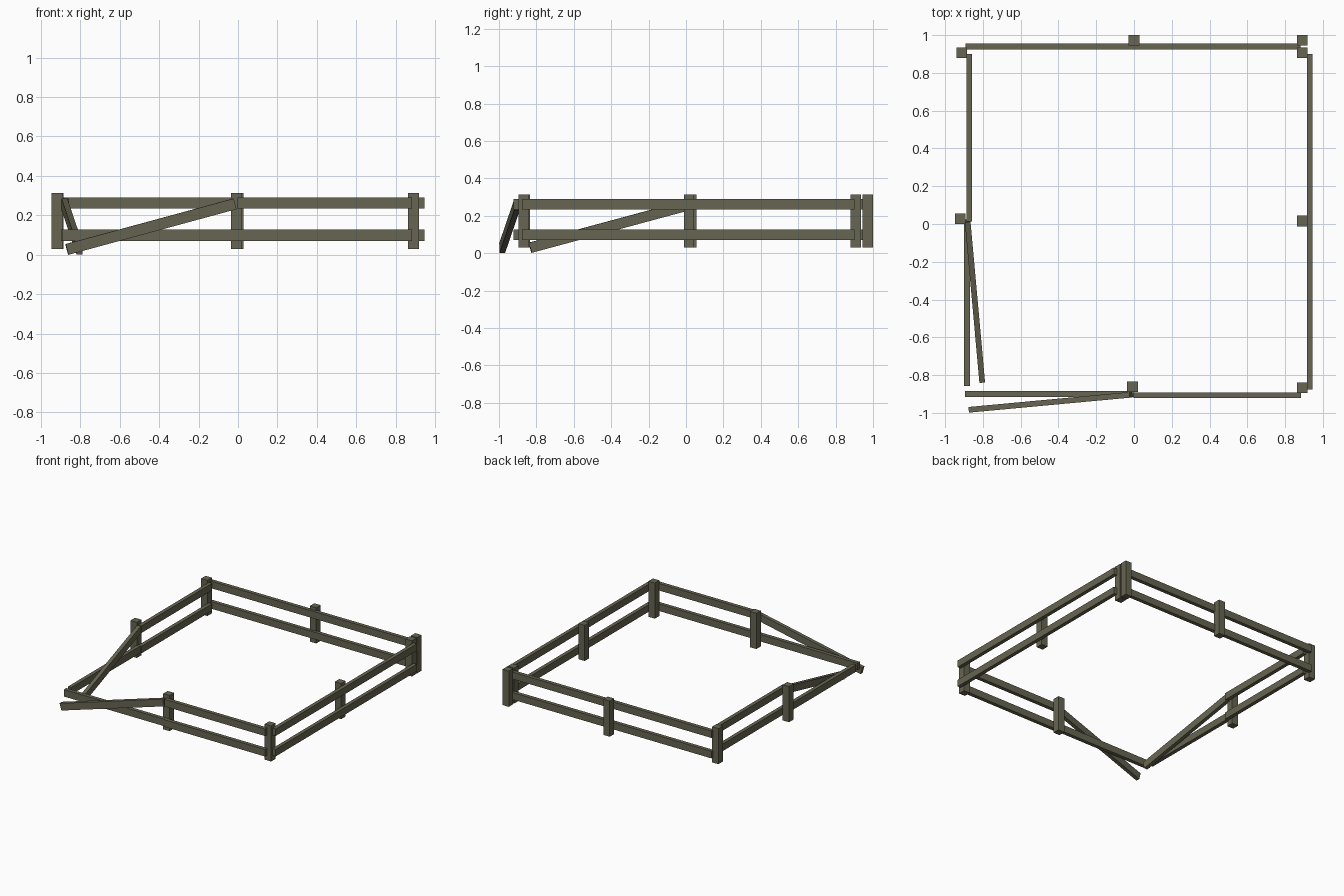
import bpy
from mathutils import Vector, Matrix

if "Cube" in bpy.data.objects:
    bpy.data.objects.remove(bpy.data.objects["Cube"])

wood = bpy.data.materials.new("weathered wood")
wood.diffuse_color = (0.133, 0.130, 0.084, 1)
wood.use_nodes = True
wood.node_tree.nodes["Principled BSDF"].inputs["Base Color"].default_value = wood.diffuse_color


def box(name, matrix, size):
    """Cube scaled to size, placed by matrix."""
    bpy.ops.mesh.primitive_cube_add(size=1)
    ob = bpy.context.object
    ob.name = ob.data.name = name
    ob.data.transform(Matrix.Diagonal((*size, 1)))
    ob.matrix_world = matrix
    ob.data.materials.append(wood)
    return ob


def rail(name, a, b):
    """Plank between two end centres, kept upright on its edge."""
    a, b = Vector(a), Vector(b)
    along = (b - a).normalized()
    side = Vector((0, 0, 1)).cross(along).normalized()
    up = along.cross(side)
    m = Matrix((along, side, up)).transposed().to_4x4()
    m.translation = (a + b) / 2
    box(name, m, ((b - a).length, 0.03, 0.056))


# Posts
posts = {
    "back_middle": (0.0, 0.973), "back_right": (0.89, 0.973),
    "right_back": (0.89, 0.907), "right_middle": (0.89, 0.016),
    "front_right": (0.89, -0.867), "front_middle": (-0.008, -0.862),
    "left_middle": (-0.919, 0.027), "left_back": (-0.913, 0.907),
}
for name, (x, y) in posts.items():
    box("post_" + name, Matrix.Translation((x, y, 0.172)), (0.056, 0.056, 0.284))

# Level rails, lower and upper
LOW, HIGH = 0.099, 0.262
spans = {
    "back_left": ((-0.893, 0.94), (0.0, 0.94)),
    "back_right": ((0.0, 0.94), (0.882, 0.94)),
    "right_back": ((0.931, 0.9), (0.931, 0.012)),
    "right_front": ((0.931, 0.012), (0.931, -0.877)),
    "left_back": ((-0.873, 0.9), (-0.873, 0.013)),
    "front_right": ((-0.003, -0.907), (0.884, -0.907)),
}
for name, (a, b) in spans.items():
    for level, z in (("lower", LOW), ("upper", HIGH)):
        rail(f"rail_{name}_{level}", (*a, z), (*b, z))

# Broken corner: only the lower rails stay level
rail("rail_left_front_lower", (-0.884, 0.02, LOW), (-0.884, -0.857, LOW))
rail("rail_front_left_lower", (-0.894, -0.9, LOW), (-0.003, -0.9, LOW))

# Fallen upper rails
rail("fallen_rail_left", (-0.881, 0.017, 0.258), (-0.804, -0.833, 0.029))
rail("fallen_rail_front", (-0.016, -0.904, 0.258), (-0.868, -0.983, 0.027))
